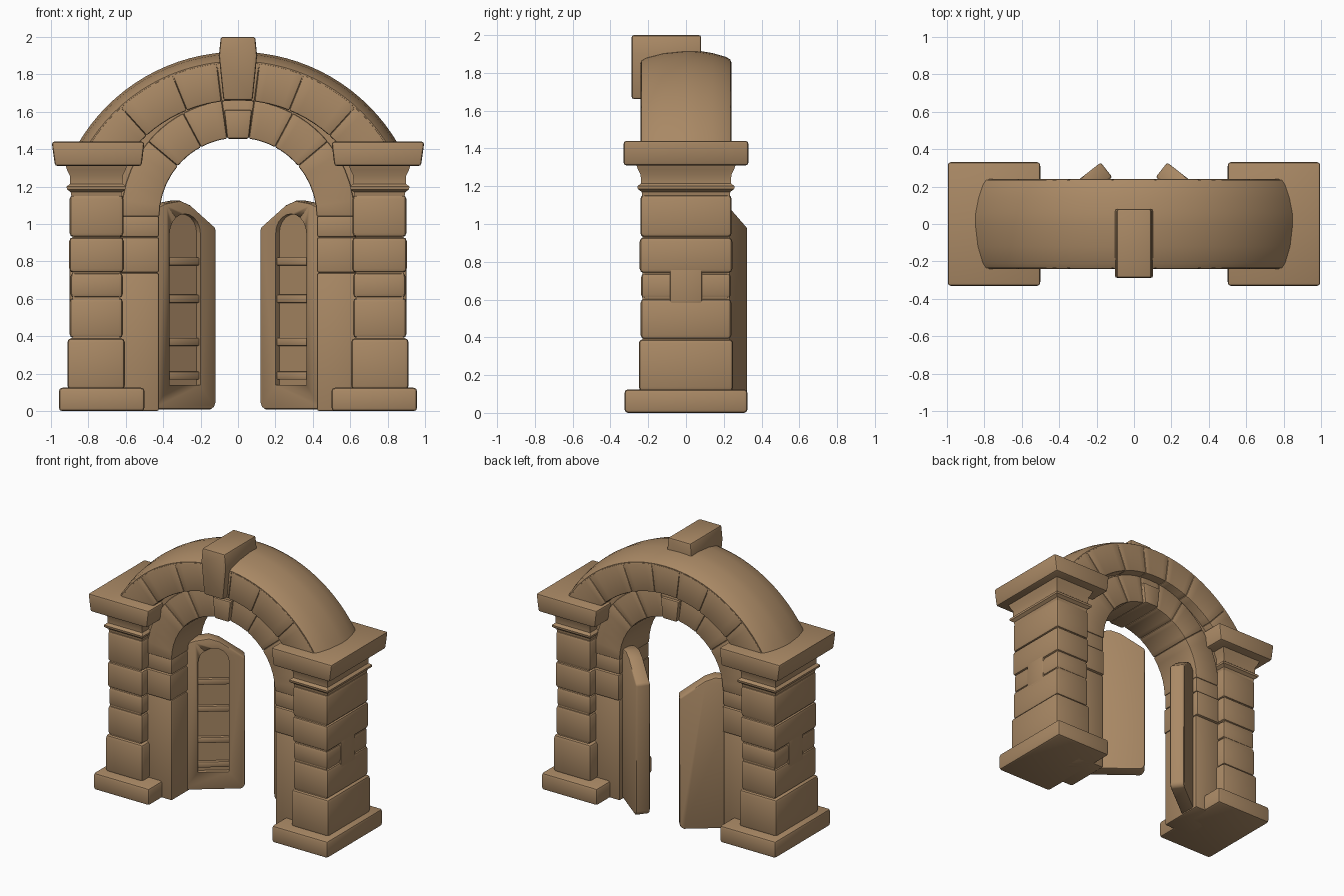
import bpy, bmesh, math
from mathutils import Matrix

old = bpy.data.objects.get("Cube")
if old:
    bpy.data.objects.remove(old, do_unlink=True)

stone = bpy.data.materials.new("tan_stone")
stone.use_nodes = True
TAN = (0.40, 0.25, 0.13, 1)
stone.diffuse_color = TAN
stone.node_tree.nodes["Principled BSDF"].inputs["Base Color"].default_value = TAN


def finish(name, bm, bevel=0.0, mirror=False, matrix=None):
    """Soften the hard edges, place the mesh and shade it."""
    bmesh.ops.recalc_face_normals(bm, faces=bm.faces)
    if bevel:
        hard = [e for e in bm.edges if e.calc_face_angle(0) > 0.5]
        bmesh.ops.bevel(bm, geom=hard, offset=bevel, segments=2, profile=0.5,
                        affect='EDGES', clamp_overlap=True)
    if matrix:
        bm.transform(matrix)
    mesh = bpy.data.meshes.new(name)
    bm.to_mesh(mesh)
    bm.free()
    mesh.materials.append(stone)
    ob = bpy.data.objects.new(name, mesh)
    bpy.context.collection.objects.link(ob)
    bpy.ops.object.select_all(action='DESELECT')
    ob.select_set(True)
    bpy.context.view_layer.objects.active = ob
    bpy.ops.object.shade_smooth_by_angle(angle=math.radians(40))
    if mirror:
        add_mirror(ob)
    return ob


def add_mirror(ob):
    ob.modifiers.new("Mirror", 'MIRROR').use_mirror_merge = False


def loft(name, rings, **kw):
    """Skin a list of point rings and cap both ends."""
    bm = bmesh.new()
    rows = [[bm.verts.new(p) for p in ring] for ring in rings]
    n = len(rows[0])
    for a, b in zip(rows, rows[1:]):
        for i in range(n):
            j = (i + 1) % n
            bm.faces.new((a[i], a[j], b[j], b[i]))
    bm.faces.new(rows[0])
    bm.faces.new(rows[-1])
    return finish(name, bm, **kw)


def prism(name, outline, y0, y1, **kw):
    """Push an x-z outline through the depth."""
    return loft(name, [[(x, y, z) for x, z in outline] for y in (y0, y1)], **kw)


def block(name, x0, x1, y, z0, z1, **kw):
    return prism(name, [(x0, z0), (x1, z0), (x1, z1), (x0, z1)], -y, y, **kw)


def arc(radius, cz, start, end, n):
    """Points on a circle, angles in degrees from straight up."""
    steps = [math.radians(start + (end - start) * i / n) for i in range(n + 1)]
    return [(radius * math.sin(a), cz + radius * math.cos(a)) for a in steps]


def sweep(name, section, cz, start, end, n, **kw):
    """Sweep a (radius, depth) section around an arc."""
    paths = [[(x, y, z) for x, z in arc(r, cz, start, end, n)] for r, y in section]
    return loft(name, list(zip(*paths)), **kw)


def voussoirs(name, r0, r1, y, cz, breaks, bevel):
    section = [(r0, -y), (r1, -y), (r1, y), (r0, y)]
    for i, (a, b) in enumerate(zip(breaks, breaks[1:])):
        sweep(f"{name}_{i + 1}", section, cz, a, b, 5, bevel=bevel)


# Pillars: foot, core and rows of hewn blocks
block("pillar_foot", 0.5, 0.957, 0.325, 0, 0.125, bevel=0.018, mirror=True)
block("pillar_core", 0.63, 0.885, 0.23, 0.1, 1.2, mirror=True)
rows = [(0.115, 0.39, 0.605, 0.912, 0.25), (0.39, 0.605, 0.615, 0.9, 0.24),
        (0.605, 0.74, 0.615, 0.895, 0.238), (0.74, 0.93, 0.61, 0.902, 0.245),
        (0.93, 1.155, 0.612, 0.9, 0.242)]
for i, (z0, z1, x0, x1, y) in enumerate(rows):
    block(f"pillar_block_{i + 1}", x0, x1, y, z0, z1, bevel=0.022, mirror=True)
block("pillar_side_stone", 0.8, 0.9, 0.085, 0.56, 0.82, bevel=0.008, mirror=True)

# Moulded neck and capital slab
moulding = [(1.14, -0.005), (1.17, 0), (1.185, 0.02), (1.2, 0.022), (1.215, 0.003),
            (1.26, 0.005), (1.29, 0.02), (1.32, 0.03)]
corners = [(-1, -1), (1, -1), (1, 1), (-1, 1)]
loft("pillar_neck", [[(0.757 + sx * (0.137 + d), sy * (0.235 + d), z)
                      for sx, sy in corners] for z, d in moulding], mirror=True)
prism("pillar_capital", [(0.515, 1.31), (0.978, 1.31), (0.996, 1.44), (0.5, 1.44)],
      -0.33, 0.33, bevel=0.014, mirror=True)

# Inner gateway: backing wall, jamb blocks and small arch stones
wall = ([(0.65, 0.02), (0.65, 1.3)] + arc(0.75, 0.93, 58, -58, 20)
        + [(-0.65, 1.3), (-0.65, 0.02), (-0.435, 0.02)]
        + arc(0.435, 1.04, -90, 90, 20) + [(0.435, 0.02)])
prism("inner_wall", wall, -0.16, 0.16)
for i, (z0, z1, y) in enumerate([(0, 0.74, 0.17), (0.74, 0.93, 0.182), (0.93, 1.045, 0.172)]):
    block(f"jamb_block_{i + 1}", 0.422, 0.645, y, z0, z1, bevel=0.012, mirror=True)
voussoirs("inner_arch_stone", 0.42, 0.625, 0.175, 1.04,
          [-90, -50, -28, -8, 8, 28, 50, 90], 0.009)
prism("inner_keystone", [(-0.058, 1.455), (0.058, 1.455), (0.075, 1.61), (-0.075, 1.61)],
      -0.195, 0.195, bevel=0.012)

# Outer arch: seamed face stones under a continuous rounded back
voussoirs("outer_arch_stone", 0.73, 0.935, 0.24, 0.93,
          [-58, -42, -22, -7, 7, 22, 42, 58], 0.009)
crown = [(0.9, -0.236), (0.94, -0.236), (0.955, -0.21), (0.978, -0.12), (0.99, 0),
         (0.988, 0.06), (0.975, 0.14), (0.955, 0.21), (0.94, 0.236), (0.9, 0.236)]
sweep("outer_arch_back", crown, 0.93, -60, 60, 32)
prism("keystone", [(-0.078, 1.662), (0.078, 1.662), (0.102, 1.9), (0.092, 2.0),
                   (-0.092, 2.0), (-0.102, 1.9)], -0.288, 0.08, bevel=0.012)

# Open door leaf with a sunken arched panel, mirrored to the other side
swing = Matrix.Translation((0.116, 0.25, 0)) @ Matrix.Rotation(math.radians(-38), 4, 'Z')
leaf = [(0.03, 0.01), (0.42, 0.01), (0.42, 1.08), (0.34, 1.11), (0.24, 1.125),
        (0.17, 1.1), (0, 0.98), (0, 0.045), (0.01, 0.02)]
door = prism("door_leaf", leaf, 0, 0.1, bevel=0.012, matrix=swing)
panel = ([(0.108, 0.14), (0.316, 0.14)]
         + [(x + 0.212, z) for x, z in arc(0.104, 0.95, 90, -90, 10)])
cutter = prism("panel_cutter", panel, -0.05, 0.032, matrix=swing)
cutter.hide_render = True
cut = door.modifiers.new("Panel", 'BOOLEAN')
cut.operation = 'DIFFERENCE'
cut.object = cutter
bpy.context.view_layer.objects.active = door
bpy.ops.object.modifier_apply(modifier=cut.name)
bpy.data.objects.remove(cutter, do_unlink=True)
add_mirror(door)
for i, z in enumerate((0.19, 0.37, 0.6, 0.8)):
    prism(f"door_rail_{i + 1}", [(0.104, z - 0.022), (0.32, z - 0.022),
                                 (0.32, z + 0.022), (0.104, z + 0.022)],
          0.01, 0.05, bevel=0.008, matrix=swing, mirror=True)
